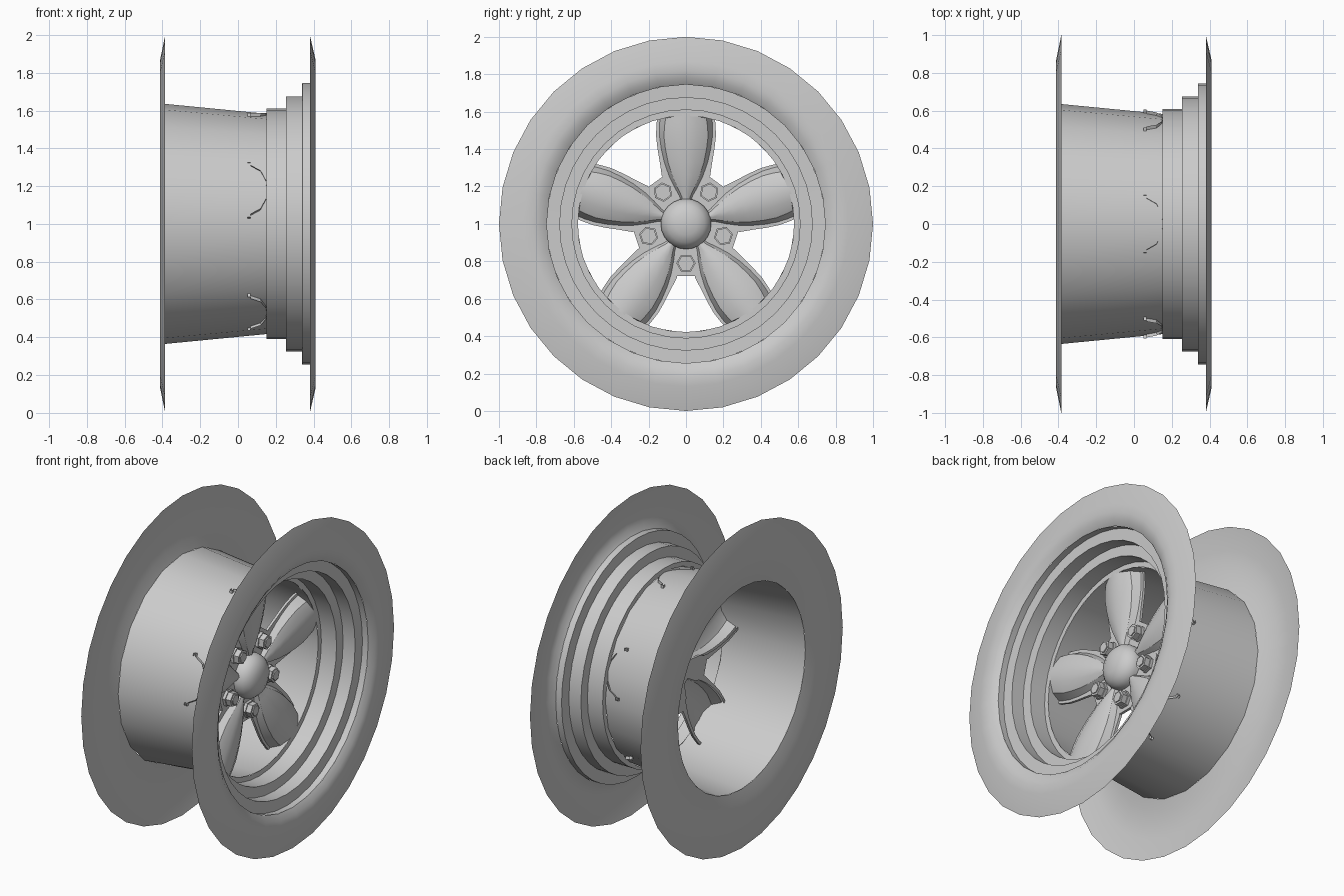
import bpy, bmesh
from math import sin, cos, pi, radians
from mathutils import Matrix

if "Cube" in bpy.data.objects:
    bpy.data.objects.remove(bpy.data.objects["Cube"])

CENTRE = Matrix.Translation((0, 0, 1))


def finish(name, bm, mat=CENTRE, angle=35, recalc=True):
    if recalc:
        bmesh.ops.recalc_face_normals(bm, faces=bm.faces)
    me = bpy.data.meshes.new(name)
    bm.to_mesh(me)
    bm.free()
    ob = bpy.data.objects.new(name, me)
    bpy.context.collection.objects.link(ob)
    ob.matrix_world = mat
    bpy.ops.object.select_all(action='DESELECT')
    ob.select_set(True)
    bpy.context.view_layer.objects.active = ob
    bpy.ops.object.shade_smooth_by_angle(angle=radians(angle))
    return ob


def lathe(name, profile, segs):
    """Spin (x, radius) points about the wheel axis."""
    bm = bmesh.new()
    rings = []
    for x, r in profile:
        if r == 0:
            rings.append([bm.verts.new((x, 0, 0))] * segs)
        else:
            rings.append([bm.verts.new((x, r * sin(2 * pi * i / segs), r * cos(2 * pi * i / segs)))
                          for i in range(segs)])
    for a, b in zip(rings, rings[1:]):
        for i in range(segs):
            j = (i + 1) % segs
            quad = list(dict.fromkeys((a[i], a[j], b[j], b[i])))
            bm.faces.new(quad)
    return finish(name, bm)


def plate(name, outline, x0, x1, mat):
    """Extrude a (y, z) outline along x."""
    bm = bmesh.new()
    f = bm.faces.new([bm.verts.new((x0, y, z)) for y, z in outline])
    g = bmesh.ops.extrude_face_region(bm, geom=[f])
    for v in g['geom']:
        if isinstance(v, bmesh.types.BMVert):
            v.co.x = x1
    return finish(name, bm, mat)


# tyre sidewalls
lathe("back_sidewall", [(-.385, 1.0), (-.413, .865), (-.413, .78), (-.403, .70), (-.385, .63)], 32)
lathe("front_sidewall", [(.38, 1.0), (.41, .87), (.411, .82), (.403, .78), (.38, .745)], 32)

# rim barrel and stepped lip
lathe("rim_barrel", [(-.385, .635), (.15, .583)], 20)
lathe("rim_lip", [(.38, .745), (.34, .745), (.338, .675), (.255, .675),
                  (.255, .61), (.15, .61), (.15, .578)], 40)

# hub with domed cap
lathe("hub_plate", [(.05, 0), (.05, .125), (.085, .13)], 24)
lathe("hub_cap", [(.065, .135), (.09, .135), (.12, .126), (.148, .1), (.166, .06), (.172, 0)], 24)


def spoke(mat):
    # radius, lip half width, body half width, shoulder half width, shoulder x, crown x
    stations = [(.10, .03, .018, .010, .085, .092),
                (.15, .052, .036, .024, .09, .10),
                (.20, .085, .064, .048, .095, .112),
                (.26, .13, .092, .074, .10, .124),
                (.33, .14, .116, .096, .105, .134),
                (.40, .152, .132, .11, .11, .142),
                (.47, .16, .142, .118, .115, .148),
                (.53, .158, .142, .114, .118, .151),
                (.587, .152, .136, .105, .12, .152)]
    bm = bmesh.new()
    rows = []
    for r, wl, wb, ws, xs, xc in stations:
        half = [(.05, wl), (.066, wl), (.066, wb), (xs, ws), (xc - .005, ws * .5)]
        sec = half + [(xc, 0)] + [(x, -y) for x, y in reversed(half)]
        sec = [(.05, wb)] + sec + [(.05, -wb)]
        rows.append([bm.verts.new((x, y, r)) for x, y in sec])
    for a, b in zip(rows, rows[1:]):
        for i in range(len(a) - 1):
            bm.faces.new((a[i], b[i], b[i + 1], a[i + 1]))
    finish("spoke", bm, mat, 32)


# five spokes with lug tabs and hex bolts between them
tab = [(.05, .08), (.075, .20), (.07, .25), (.055, .278)]
tab = tab + [(-y, z) for y, z in reversed(tab)]


def ring(r, n):
    return [(r * cos(2 * pi * i / n), .21 + r * sin(2 * pi * i / n)) for i in range(n)]


for k in range(5):
    turn = CENTRE @ Matrix.Rotation(2 * pi * k / 5, 4, 'X')
    spoke(turn)
    between = CENTRE @ Matrix.Rotation(2 * pi * (k + .5) / 5, 4, 'X')
    plate("lug_tab", tab, .05, .067, between)
    plate("lug_washer", ring(.052, 6), .067, .085, between)
    plate("lug_bolt", ring(.045, 6), .085, .118, between)
    plate("lug_bolt_tip", ring(.032, 6), .118, .125, between)
